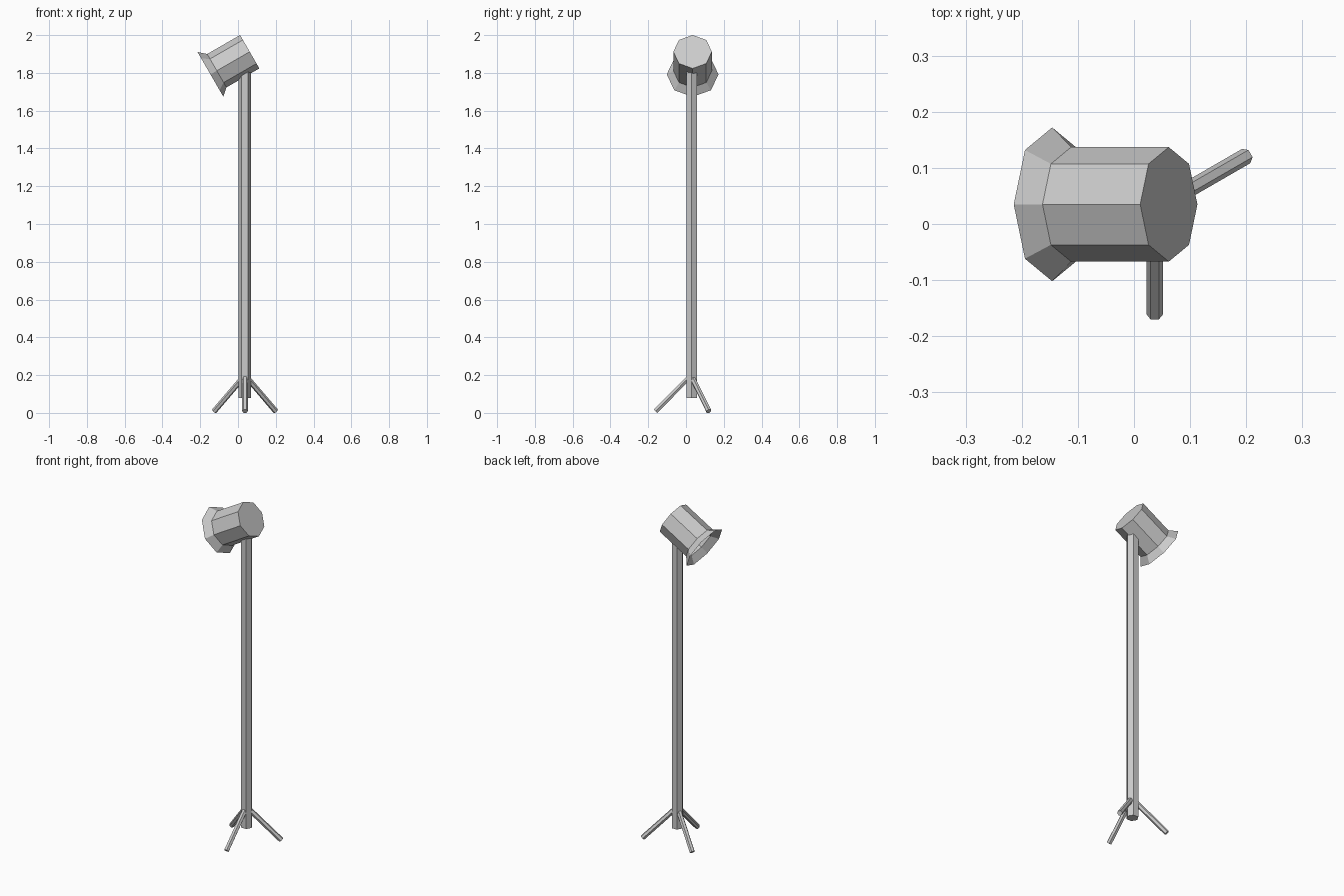
import bpy, bmesh, math
from mathutils import Vector, Matrix

if "Cube" in bpy.data.objects:
    bpy.data.objects.remove(bpy.data.objects["Cube"])


def make_object(name, bm):
    mesh = bpy.data.meshes.new(name)
    bm.to_mesh(mesh)
    bm.free()
    obj = bpy.data.objects.new(name, mesh)
    bpy.context.collection.objects.link(obj)
    return obj


def rod(name, start, end, radius, side):
    """Hexagonal rod between two points; one corner points along 'side'."""
    start, end = Vector(start), Vector(end)
    z = (end - start).normalized()
    x = Vector(side).normalized()
    y = z.cross(x)
    rot = Matrix((x, y, z)).transposed().to_4x4()
    bm = bmesh.new()
    ring = [Vector((radius * math.cos(i * math.pi / 3),
                    radius * math.sin(i * math.pi / 3), 0)) for i in range(6)]
    low = [bm.verts.new(start + rot @ p) for p in ring]
    high = [bm.verts.new(end + rot @ p) for p in ring]
    bm.faces.new(low[::-1])
    bm.faces.new(high)
    for i in range(6):
        j = (i + 1) % 6
        bm.faces.new((low[i], low[j], high[j], high[i]))
    return make_object(name, bm)


# Pole
rod("pole", (0.036, 0.03, 0.08), (0.036, 0.03, 1.806), 0.033, (1, 0, 0))

# Three splayed legs
hub = Vector((0.037, 0.027, 0))
for name, deg in (("front_leg", -90), ("right_leg", 30), ("left_leg", 150)):
    a = math.radians(deg)
    out = Vector((math.cos(a), math.sin(a), 0))
    rod(name, hub + out * 0.009 + Vector((0, 0, 0.19)),
        hub + out * 0.188 + Vector((0, 0, 0.009)), 0.0147,
        (-out.y, out.x, 0))

# Lamp head: octagonal can, closed at the back, open flared mouth
bm = bmesh.new()
rings = []
for depth, radius in ((0, 0.102), (0.201, 0.102), (0.24, 0.137)):
    rings.append([bm.verts.new((radius * math.cos(i * math.pi / 4),
                                radius * math.sin(i * math.pi / 4), -depth))
                  for i in range(8)])
bm.faces.new(rings[0])
for a, b in zip(rings, rings[1:]):
    for i in range(8):
        j = (i + 1) % 8
        bm.faces.new((a[i], b[i], b[j], a[j]))
head = make_object("lamp_head", bm)
head.location = (0.062, 0.035, 1.912)
head.rotation_euler = (0, math.radians(60), 0)
